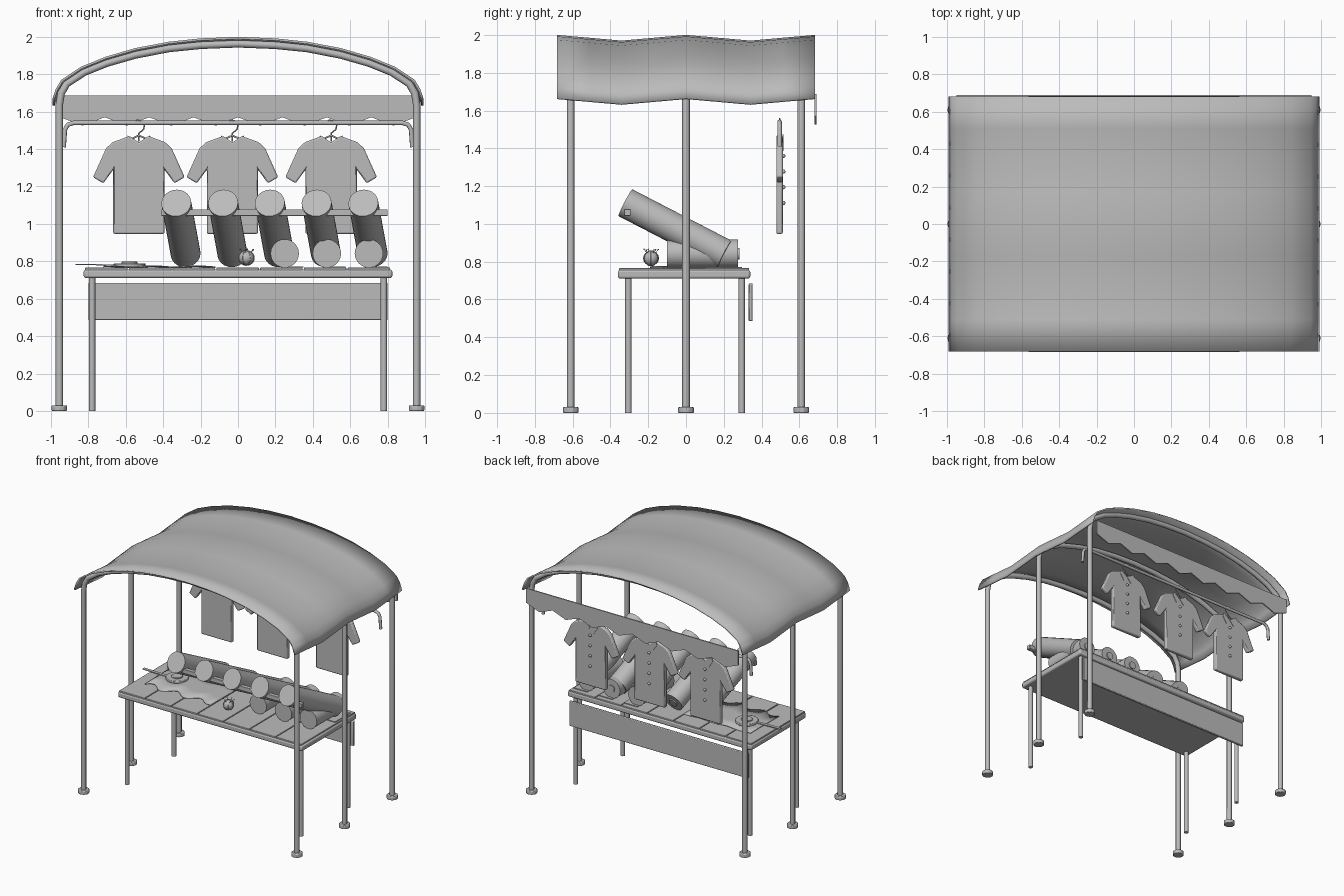
import bpy, bmesh, math, random
from mathutils import Vector

if "Cube" in bpy.data.objects:
    bpy.data.objects.remove(bpy.data.objects["Cube"])

random.seed(3)
GREY = (0.5, 0.5, 0.5, 1)
mat = bpy.data.materials.new("plain grey")
mat.use_nodes = True
mat.diffuse_color = GREY
mat.node_tree.nodes["Principled BSDF"].inputs["Base Color"].default_value = GREY
meshes = []


def finish(name, bm, bevel=0):
    bmesh.ops.recalc_face_normals(bm, faces=bm.faces)
    me = bpy.data.meshes.new(name)
    bm.to_mesh(me)
    bm.free()
    me.materials.append(mat)
    ob = bpy.data.objects.new(name, me)
    bpy.context.collection.objects.link(ob)
    if bevel:
        mod = ob.modifiers.new("soft edge", 'BEVEL')
        mod.width, mod.segments = bevel, 2
    meshes.append(ob)
    return ob


def box(name, lo, hi, bevel=0):
    bm = bmesh.new()
    bmesh.ops.create_cube(bm, size=1)
    lo, hi = Vector(lo), Vector(hi)
    for v in bm.verts:
        v.co = (lo + hi) / 2 + v.co * (hi - lo)
    return finish(name, bm, bevel)


def rod(name, a, b, r, sides=16, bevel=0):
    bm = bmesh.new()
    a, b = Vector(a), Vector(b)
    bmesh.ops.create_cone(bm, cap_ends=True, segments=sides, radius1=r, radius2=r,
                          depth=(b - a).length)
    bm.transform((b - a).to_track_quat('Z', 'Y').to_matrix().to_4x4())
    bmesh.ops.translate(bm, verts=bm.verts, vec=(a + b) / 2)
    return finish(name, bm, bevel)


def ball(name, pos, r, squash=1):
    bm = bmesh.new()
    bmesh.ops.create_uvsphere(bm, u_segments=14, v_segments=8, radius=r)
    for v in bm.verts:
        v.co.z *= squash
    bmesh.ops.translate(bm, verts=bm.verts, vec=pos)
    return finish(name, bm)


def slab(name, outline, y, thick, bevel=0):
    """Upright x-z outline given thickness along y."""
    bm = bmesh.new()
    face = bm.faces.new([bm.verts.new((x, y - thick / 2, z)) for x, z in outline])
    ext = bmesh.ops.extrude_face_region(bm, geom=[face])
    moved = [g for g in ext["geom"] if isinstance(g, bmesh.types.BMVert)]
    bmesh.ops.translate(bm, verts=moved, vec=(0, thick, 0))
    return finish(name, bm, bevel)


def tube(name, pts, r):
    cu = bpy.data.curves.new(name, 'CURVE')
    cu.dimensions = '3D'
    cu.bevel_depth, cu.bevel_resolution, cu.use_fill_caps = r, 2, True
    sp = cu.splines.new('POLY')
    sp.points.add(len(pts) - 1)
    for p, co in zip(sp.points, pts):
        p.co = (*co, 1)
    cu.materials.append(mat)
    ob = bpy.data.objects.new(name, cu)
    bpy.context.collection.objects.link(ob)
    return ob


def mirror_x(half):
    """Mirror a half outline that starts on x = 0."""
    return [(-x, z) for x, z in reversed(half[1:])] + half


# Canopy: arched sheet that sags between the three frames
arch = mirror_x([(0, 2.0), (.2, 1.992), (.37, 1.974), (.55, 1.94), (.71, 1.893),
                 (.84, 1.84), (.945, 1.77), (.975, 1.72), (.993, 1.664)])
bm = bmesh.new()
rows = []
for i in range(9):
    y = -.682 + i * 1.364 / 8
    sag = .03 * (1 - abs(abs(y) / .341 - 1))
    rows.append([bm.verts.new((x, y, z - sag)) for x, z in arch])
for r0, r1 in zip(rows, rows[1:]):
    for k in range(len(arch) - 1):
        bm.faces.new((r0[k], r0[k + 1], r1[k + 1], r1[k]))
canopy = finish("canopy", bm)
sol = canopy.modifiers.new("sheet", 'SOLIDIFY')
sol.thickness, sol.offset = .012, -1

# Frames: two poles joined by a bent hoop, with round feet
hoop = mirror_x([(0, 1.963), (.2, 1.955), (.37, 1.938), (.55, 1.903), (.7, 1.86),
                 (.82, 1.812), (.915, 1.75), (.945, 1.7), (.955, 1.64), (.955, .01)])
for y in (-.61, 0, .61):
    tube("frame_hoop", [(x, y, z) for x, z in hoop], .02)
    for s in (-1, 1):
        rod("pole_foot", (s * .955, y, 0), (s * .955, y, .03), .043, 10, .005)

# Scalloped valance at the back
teeth = [(-.95 + i * .11875, 1.57 if i % 2 == 0 else 1.525) for i in range(17)]
slab("valance", [(.95, 1.687), (-.95, 1.687)] + teeth, .685, .01)

# Clothes rail with ends bent downwards
RAIL_Y = .495
tube("clothes_rail", [(x, RAIL_Y, z) for x, z in mirror_x(
    [(0, 1.54), (.88, 1.54), (.91, 1.53), (.925, 1.505), (.932, 1.41)])], .012)

# Shirts on hangers
shirt = mirror_x([(0, 1.435), (.05, 1.47), (.14, 1.437), (.175, 1.405), (.245, 1.25),
                  (.19, 1.217), (.137, 1.29), (.137, .947)])
for cx in (-.53, -.03, .498):
    slab("shirt", [(cx + x, z) for x, z in shirt], RAIL_Y, .034, .008)
    for s in (-1, 1):
        slab("collar", [(cx, 1.425), (cx + s * .06, 1.473), (cx + s * .07, 1.44),
                        (cx + s * .035, 1.385)], RAIL_Y + .017, .008)
    for k in range(4):
        ball("shirt_button", (cx, RAIL_Y + .02, 1.36 - k * .083), .011)
    tube("hanger_hook", [(cx + x, RAIL_Y, z) for x, z in (
        (0, 1.44), (0, 1.485), (.025, 1.505), (.03, 1.53), (.015, 1.55),
        (-.01, 1.556), (-.025, 1.545))], .004)
    tube("hanger_arms", [(cx + x, RAIL_Y, z) for x, z in (
        (-.06, 1.445), (0, 1.473), (.06, 1.445))], .005)

# Table with planked top and thin round legs
box("table_top", (-.825, -.36, .71), (.825, .34, .757), .012)
for i in range(7):
    x = -.818 + i * .234
    box("table_plank", (x, -.354, .75), (x + .228, .334, .766), .003)
for x in (-.78, .78):
    for y in (-.305, .295):
        rod("table_leg", (x, y, 0), (x, y, .715), .017, 12)
box("back_board", (-.8, .332, .485), (.8, .353, .685), .005)

# Leaning fabric rolls held up by a square bar
for i in range(5):
    x = -.33 + i * .25
    top, low = Vector((x, -.32, 1.112)), Vector((x + .05, .205, .84))
    rod("leaning_roll", top, low, .08, 24)
    rod("roll_core", low, low + (low - top).normalized() * .008, .035, 16)
box("support_bar", (-.41, -.327, 1.043), (.8, -.293, 1.078), .003)

# Lying fabric rolls
for x in (.25, .475, .7):
    rod("lying_roll", (x, -.1, .842), (x, .275, .842), .076, 24)
    rod("lying_roll_core", (x, .27, .842), (x, .283, .842), .03, 16)
    box("loose_fabric_end", (x - .02, .1, .766), (x + .1, .295, .772))

# Cloth with a wavy front edge
bm = bmesh.new()
strips = []
for i in range(21):
    x = -.72 + i * .03
    front = -.16 + .03 * math.sin(i * .9)
    strips.append([bm.verts.new((x, front + t * (.2 - front),
                                 .773 + .004 * math.sin(i * .8 + t * 2))) for t in (0, .35, .7, 1)])
for a, b in zip(strips, strips[1:]):
    for k in range(3):
        bm.faces.new((a[k], b[k], b[k + 1], a[k + 1]))
cloth = finish("cloth_sheet", bm)
cloth.modifiers.new("sheet", 'SOLIDIFY').thickness = .005

# Coiled measuring tape with its loose end past the table edge
rod("tape_coil", (-.58, .05, .77), (-.58, .05, .789), .085, 24, .004)
rod("tape_coil_centre", (-.58, .05, .785), (-.58, .05, .798), .042, 20, .003)
slab("tape_end", [(-.87, .781), (-.6, .776), (-.6, .782), (-.87, .787)], .03, .025)

# Pincushion with pins
PIN = Vector((.045, -.185, .818))
ball("pincushion", PIN, .042, .95)
for k in range(6):
    a = k * math.pi / 3
    rib = [PIN + Vector((math.cos(a) * math.cos(t), math.sin(a) * math.cos(t),
                         .95 * math.sin(t))) * .042
           for t in [-1.5 + j * .3 for j in range(11)]]
    tube("pincushion_thread", rib, .002)
    d = Vector((math.cos(a + .4) * .7, math.sin(a + .4) * .7, random.uniform(.7, 1))).normalized()
    tube("pin", [PIN + d * .03, PIN + d * .06], .0015)
    ball("pin_head", PIN + d * .06, .004)

# Smooth rounded parts, keep edges sharp
bpy.ops.object.select_all(action='DESELECT')
for ob in meshes:
    ob.select_set(True)
bpy.context.view_layer.objects.active = meshes[0]
bpy.ops.object.shade_smooth_by_angle(angle=math.radians(35))
